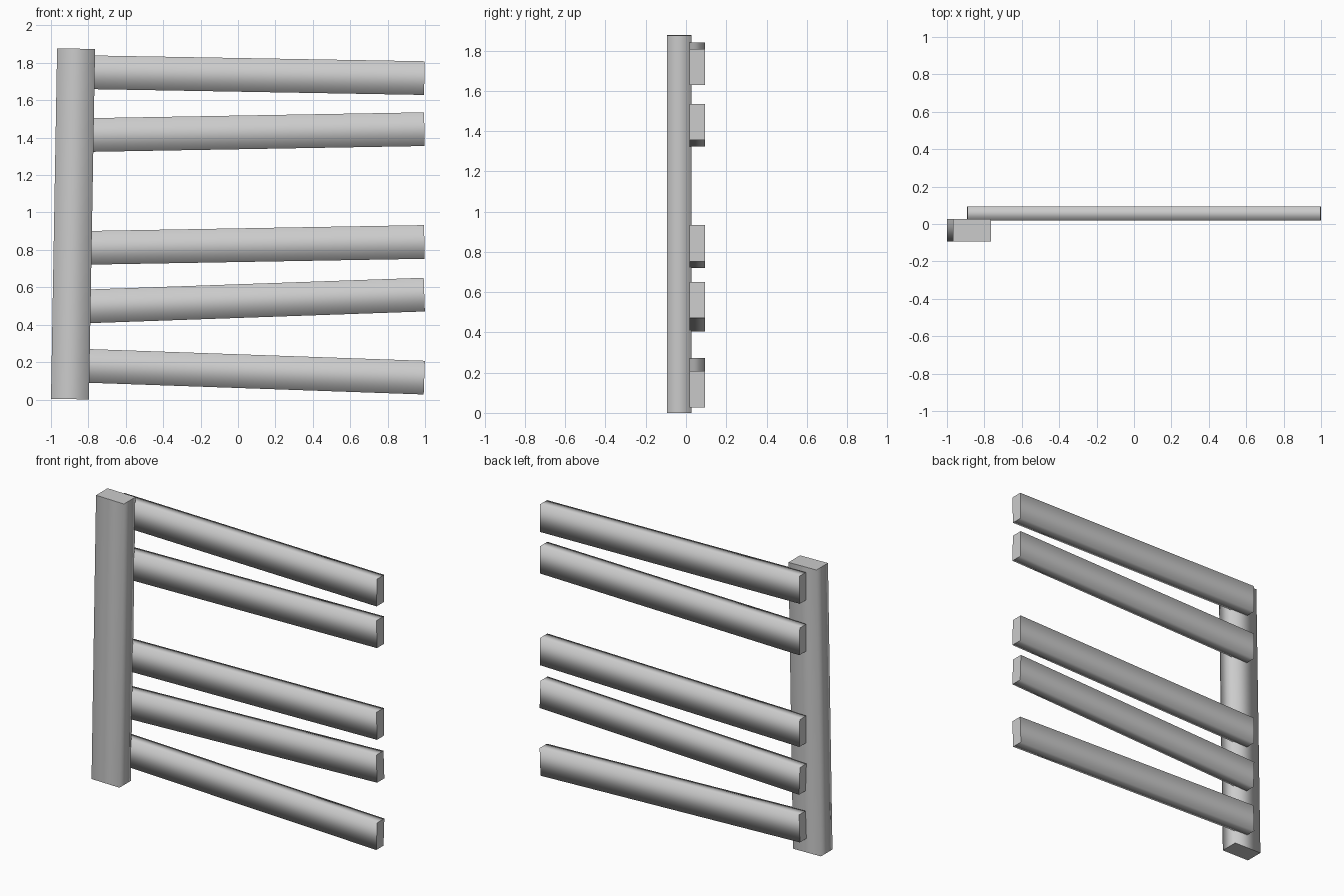
import bpy, bmesh
from math import radians

if "Cube" in bpy.data.objects:
    bpy.data.objects.remove(bpy.data.objects["Cube"])

def board(name, size, loc, tilt, axis):
    """Box along axis (0 = x, 2 = z): smooth long sides, crisp flat end caps, tilted about y."""
    bm = bmesh.new()
    bmesh.ops.create_cube(bm, size=1)
    bmesh.ops.scale(bm, vec=size, verts=bm.verts)
    bm.normal_update()
    for f in bm.faces:
        f.smooth = abs(f.normal[axis]) < 0.5
    for f in bm.faces:
        if not f.smooth:
            for e in f.edges:
                e.smooth = False
    me = bpy.data.meshes.new(name)
    bm.to_mesh(me)
    bm.free()
    ob = bpy.data.objects.new(name, me)
    ob.location = loc
    ob.rotation_euler = (0, radians(tilt), 0)
    bpy.context.collection.objects.link(ob)
    return ob

# Upright post, leaning slightly
board("fence_post", (0.203, 0.12, 1.874), (-0.882, -0.0335, 0.939), 1, 2)

# Crooked rails fixed behind the post: (centre height, tilt in degrees)
rails = [(0.15, 2), (0.528, -2), (0.826, -1), (1.429, -1), (1.735, 1)]
for i, (z, tilt) in enumerate(rails, 1):
    board(f"fence_rail_{i}", (1.888, 0.075, 0.18), (0.0525, 0.056, z), tilt, 0)
